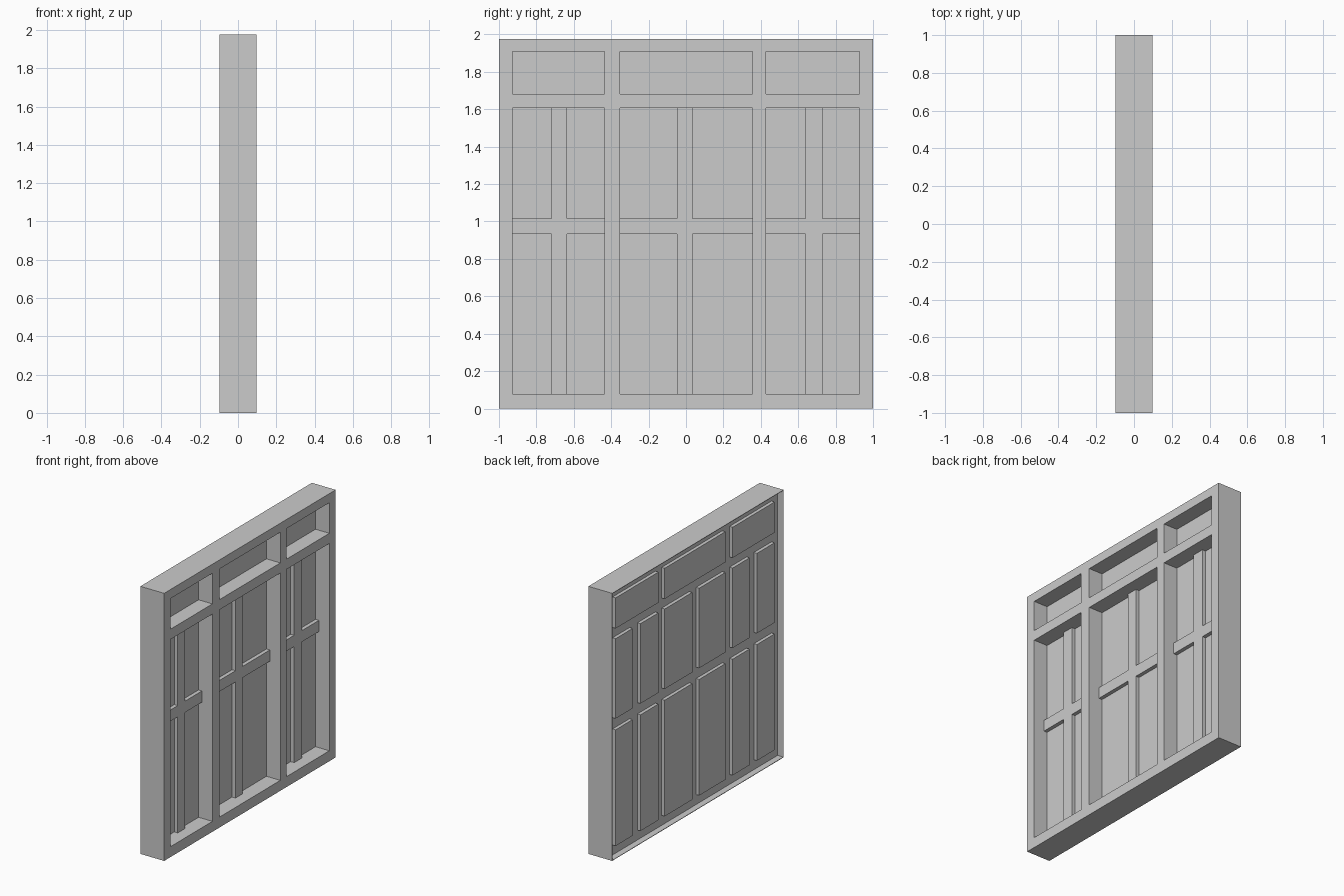
import bpy

if "Cube" in bpy.data.objects:
    bpy.data.objects.remove(bpy.data.objects["Cube"])

# Overall extents and depth levels (x axis is the thickness)
FRONT, BACK, TOP = 0.097, -0.097, 1.975
FRAME_BACK, PANE_FRONT, PANE_BACK, BAR_FRONT = -0.05, -0.016, -0.075, 0.012

# Bays: opening start, glazing bar start, glazing bar end, opening end
BAYS = [(-0.927, -0.72, -0.635, -0.437),
        (-0.352, -0.047, 0.034, 0.355),
        (0.429, 0.638, 0.729, 0.927)]
LOW, BAR_LO, BAR_HI, HIGH = 0.077, 0.934, 1.017, 1.607
TRANSOM_TOP, HEAD = 1.682, 1.908


def box(name, x, y, z):
    """Box from (min, max) ranges on each axis."""
    bpy.ops.mesh.primitive_cube_add(
        size=1, location=[(a + b) / 2 for a, b in (x, y, z)])
    ob = bpy.context.object
    ob.name = name
    ob.scale = [b - a for a, b in (x, y, z)]
    bpy.ops.object.transform_apply(location=False, rotation=False, scale=True)
    return ob


# Main frame: full-height posts
frame_x = (FRAME_BACK, FRONT)
edges = [-1.0] + [v for b in BAYS for v in (b[0], b[3])] + [1.0]
for a, b in zip(edges[::2], edges[1::2]):
    box("frame_post", frame_x, (a, b), (0, TOP))

# Rails, glazing bars and panes for every bay
for y0, m0, m1, y1 in BAYS:
    for name, z in (("sill", (0, LOW)), ("transom", (HIGH, TRANSOM_TOP)),
                    ("head_rail", (HEAD, TOP))):
        box(name, frame_x, (y0, y1), z)
    bar_x, pane_x = (FRAME_BACK, BAR_FRONT), (PANE_BACK, PANE_FRONT)
    box("vertical_glazing_bar", bar_x, (m0, m1), (LOW, HIGH))
    for y in ((y0, m0), (m1, y1)):
        box("horizontal_glazing_bar", bar_x, y, (BAR_LO, BAR_HI))
        for z in ((LOW, BAR_LO), (BAR_HI, HIGH)):
            box("pane", pane_x, y, z)
    box("top_pane", pane_x, (y0, y1), (TRANSOM_TOP, HEAD))

# Thin rim around the recessed back
T = 0.004
rim_x = (BACK, FRAME_BACK)
for y in ((-1, -1 + T), (1 - T, 1)):
    box("rim_side", rim_x, y, (0, TOP))
for z in ((0, T), (TOP - T, TOP)):
    box("rim_edge", rim_x, (-1 + T, 1 - T), z)
